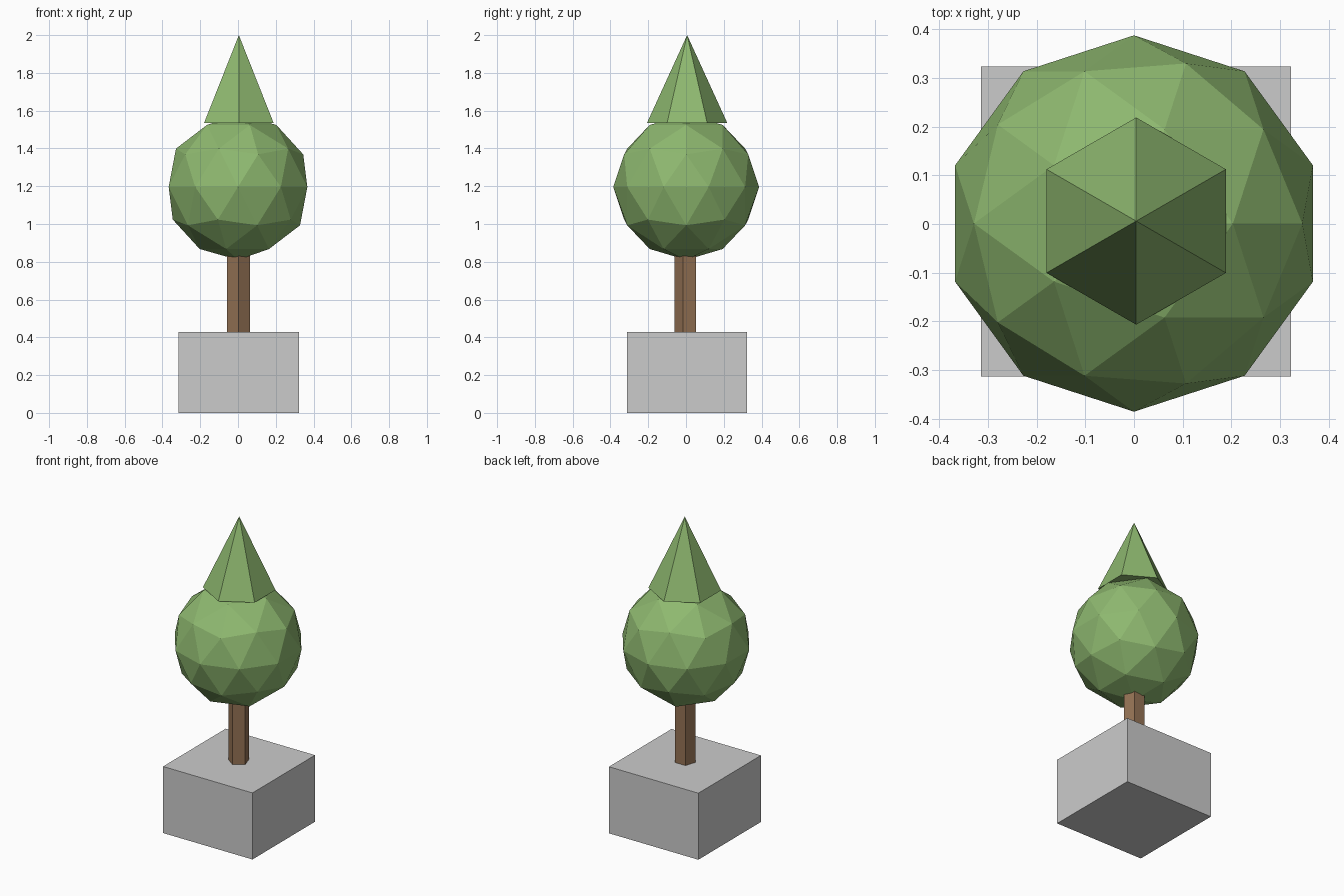
import bpy
from math import cos, sin, pi, radians

if "Cube" in bpy.data.objects:
    bpy.data.objects.remove(bpy.data.objects["Cube"])


def material(name, rgb):
    mat = bpy.data.materials.new(name)
    mat.diffuse_color = (*rgb, 1)
    mat.use_nodes = True
    mat.node_tree.nodes["Principled BSDF"].inputs["Base Color"].default_value = mat.diffuse_color
    return mat


def add_mesh(name, verts, faces, mat=None):
    mesh = bpy.data.meshes.new(name)
    mesh.from_pydata(verts, [], faces)
    obj = bpy.data.objects.new(name, mesh)
    bpy.context.collection.objects.link(obj)
    if mat:
        mesh.materials.append(mat)
    return obj


def ring(n, r, start, z, cx, cy):
    return [(cx + r * cos(start + 2 * pi * i / n),
             cy + r * sin(start + 2 * pi * i / n), z) for i in range(n)]


def prism(name, n, r, start, z0, z1, cx, cy, mat=None):
    verts = ring(n, r, start, z0, cx, cy) + ring(n, r, start, z1, cx, cy)
    faces = [(i, (i + 1) % n, n + (i + 1) % n, n + i) for i in range(n)]
    faces += [tuple(reversed(range(n))), tuple(range(n, 2 * n))]
    return add_mesh(name, verts, faces, mat)


def pyramid(name, n, r, start, z0, z1, cx, cy, mat=None):
    verts = ring(n, r, start, z0, cx, cy) + [(cx, cy, z1)]
    faces = [(i, (i + 1) % n, n) for i in range(n)] + [tuple(reversed(range(n)))]
    return add_mesh(name, verts, faces, mat)


green = material("leaf_green", (0.27, 0.48, 0.16))
brown = material("bark_brown", (0.30, 0.17, 0.09))

# Square planter block
prism("planter", 4, 0.318 * 2 ** 0.5, radians(45), 0, 0.428, 0.004, 0.005)

# Five-sided trunk, one edge facing the front
prism("trunk", 5, 0.063, radians(-90), 0.428, 0.9, 0.003, 0.003, brown)

# Faceted round crown
bpy.ops.mesh.primitive_ico_sphere_add(subdivisions=2, radius=0.386,
                                      location=(0, 0.001, 1.196))
crown = bpy.context.object
crown.name = "round_foliage"
crown.data.materials.append(green)

# Six-sided pointed top
pyramid("pointed_foliage", 6, 0.2125, radians(90), 1.535, 2.0, 0.0045, 0.006, green)
